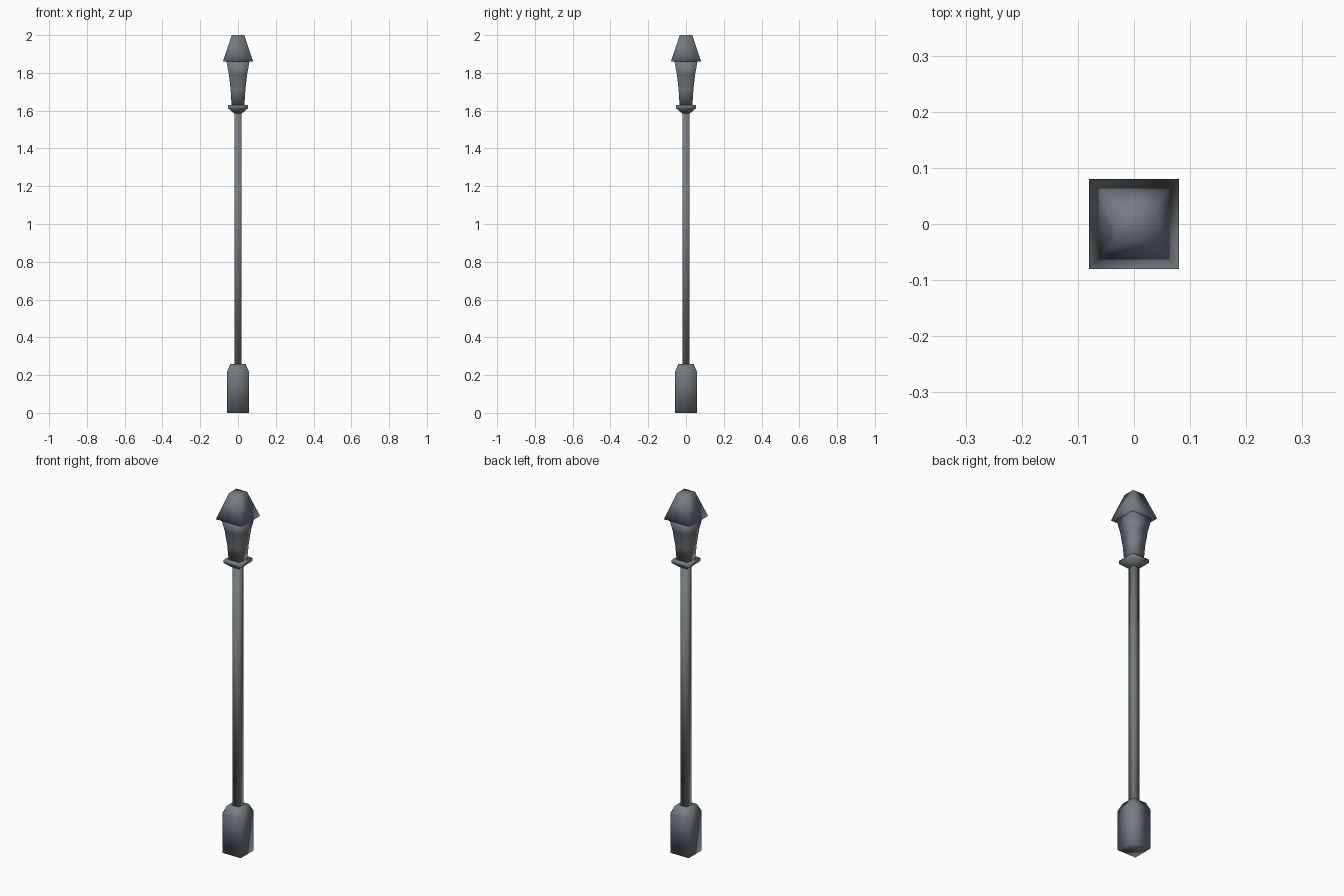
import bpy, bmesh

if "Cube" in bpy.data.objects:
    bpy.data.objects.remove(bpy.data.objects["Cube"])

metal = bpy.data.materials.new("slate grey metal")
metal.diffuse_color = (0.18, 0.2, 0.215, 1)
metal.use_nodes = True
metal.node_tree.nodes["Principled BSDF"].inputs["Base Color"].default_value = metal.diffuse_color


def square_tower(name, profile):
    """Stack square rings given as (half width, height) and cap both ends."""
    bm = bmesh.new()
    rings = [[bm.verts.new((sx * h, sy * h, z))
              for sx, sy in ((-1, -1), (1, -1), (1, 1), (-1, 1))]
             for h, z in profile]
    for low, high in zip(rings, rings[1:]):
        for i in range(4):
            j = (i + 1) % 4
            bm.faces.new((low[i], low[j], high[j], high[i]))
    bm.faces.new(rings[0][::-1])
    bm.faces.new(rings[-1])
    for f in bm.faces:
        f.smooth = True  # soft shading across the square corners
    mesh = bpy.data.meshes.new(name)
    bm.to_mesh(mesh)
    bm.free()
    mesh.materials.append(metal)
    obj = bpy.data.objects.new(name, mesh)
    bpy.context.collection.objects.link(obj)
    return obj


# Foot block with chamfered shoulder
square_tower("base", [(0.057, 0), (0.057, 0.22), (0.04, 0.26)])
# Slim post
square_tower("pole", [(0.0195, 0.26), (0.0195, 1.59)])
# Flared collar under the lantern
square_tower("collar", [(0.02, 1.585), (0.052, 1.612), (0.052, 1.63)])
# Lantern body, curving outwards
square_tower("lantern", [(0.034, 1.63), (0.039, 1.71), (0.048, 1.79), (0.061, 1.86)])
# Roof with flat top
square_tower("roof", [(0.08, 1.86), (0.033, 2.0)])
